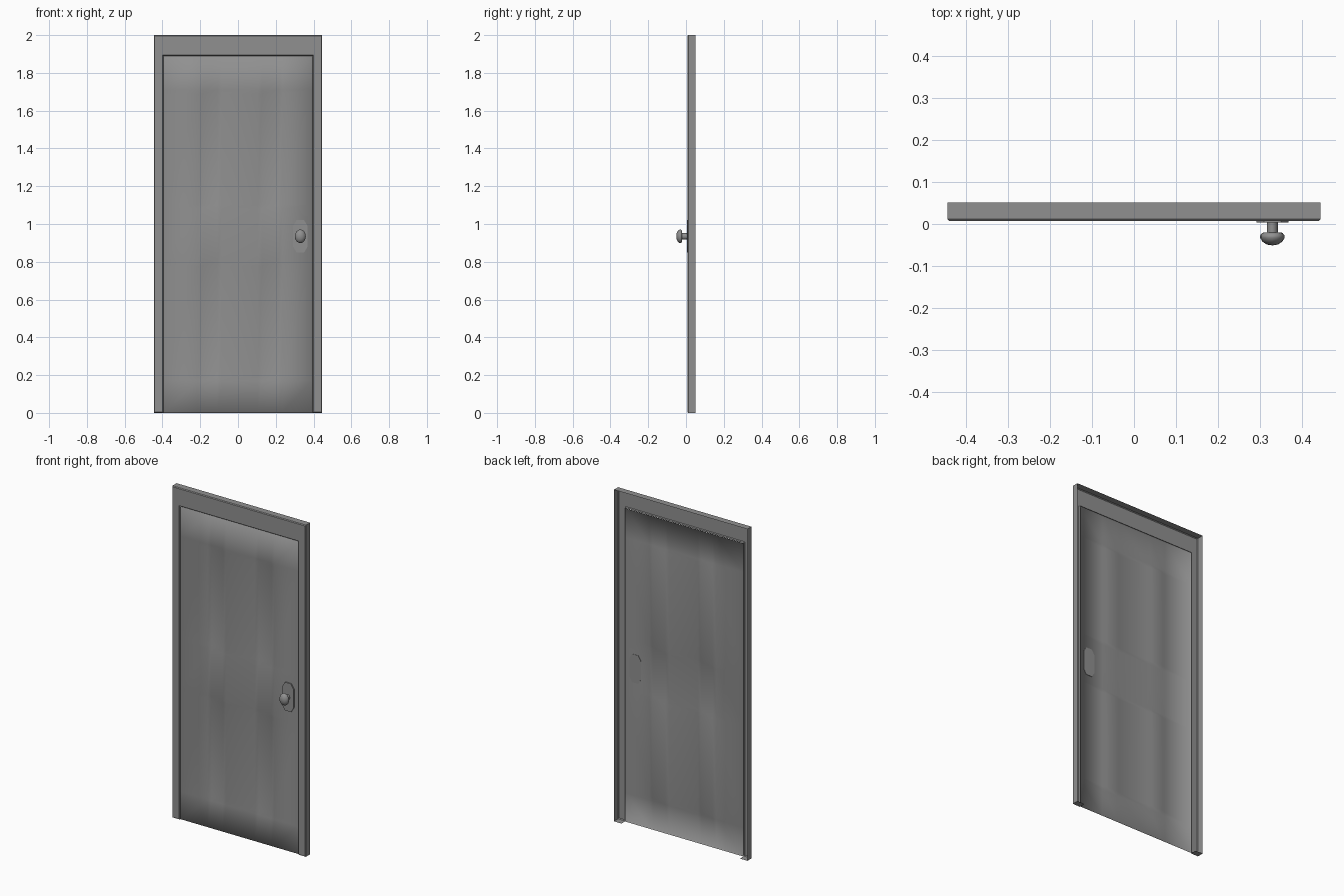
import bpy, bmesh, math

cube = bpy.data.objects.get("Cube")
if cube:
    bpy.data.objects.remove(cube, do_unlink=True)

grey = bpy.data.materials.new("mid_grey")
grey.use_nodes = True
GREY = (0.28, 0.28, 0.28, 1)
grey.diffuse_color = GREY
grey.node_tree.nodes["Principled BSDF"].inputs["Base Color"].default_value = GREY


def make(name, verts, faces, smooth=None):
    mesh = bpy.data.meshes.new(name)
    mesh.from_pydata(verts, [], faces)
    mesh.materials.append(grey)
    obj = bpy.data.objects.new(name, mesh)
    bpy.context.collection.objects.link(obj)
    if smooth:
        bpy.ops.object.select_all(action='DESELECT')
        obj.select_set(True)
        bpy.context.view_layer.objects.active = obj
        bpy.ops.object.shade_smooth_by_angle(angle=math.radians(smooth))
    return obj


HALF, TOP, INNER, INNER_TOP, BACK = 0.445, 2.0, 0.395, 1.89, 0.051


# Door frame: open-backed casing with chamfered front edges
def casing_ring(inset, y_outer, y_inner):
    w, t = HALF - inset, TOP - inset
    iw, it = INNER + inset, INNER_TOP + inset
    outer = [(-w, inset), (-w, t), (w, t), (w, inset)]
    inner = [(iw, inset), (iw, it), (-iw, it), (-iw, inset)]
    return ([(x, y_outer, z) for x, z in outer]
            + [(x, y_inner, z) for x, z in inner])


verts = (casing_ring(0.004, 0.007, 0.007) + casing_ring(0, 0.012, 0.012)
         + casing_ring(0, BACK, 0.018))
faces = [tuple(reversed(range(8)))]
for ring in (0, 8):
    for i in range(8):
        if ring and i in (3, 7):
            continue
        j = (i + 1) % 8
        faces.append((ring + i, ring + j, ring + 8 + j, ring + 8 + i))
make("door_frame", verts, faces)

# Plates closing the foot of each jamb
for side, sign in (("left", 1), ("right", -1)):
    a, b = sorted((sign * INNER, sign * HALF))
    make(side + "_jamb_foot",
         [(a, 0.012, 0), (a, BACK, 0), (b, BACK, 0), (b, 0.012, 0)], [(0, 1, 2, 3)])

# Door leaf: one pressed sheet with four softly sunken panels
DOOR_Y, DEPTH, SLOPE = 0.011, 0.006, 0.022
panel_x = [(-0.21, -0.088), (0.105, 0.235)]
panel_z = [(0.17, 0.80), (1.08, 1.71)]


def cuts(lo, hi, panels):
    values = [lo, lo + 0.004]
    for a, b in panels:
        values += [a, a + SLOPE, b - SLOPE, b]
    return values + [hi - 0.004, hi]


def sunk(v, panels):
    return any(a + SLOPE / 2 < v < b - SLOPE / 2 for a, b in panels)


xs = cuts(-INNER + 0.001, INNER - 0.001, panel_x)
zs = cuts(0, INNER_TOP - 0.001, panel_z)
nx, nz = len(xs), len(zs)
verts, faces = [], []
for j, z in enumerate(zs):
    for i, x in enumerate(xs):
        y = DOOR_Y
        if i in (0, nx - 1) or j in (0, nz - 1):
            y += 0.007
        elif sunk(x, panel_x) and sunk(z, panel_z):
            y += DEPTH
        verts.append((x, y, z))
        if i < nx - 1 and j < nz - 1:
            k = j * nx + i
            faces.append((k, k + 1, k + nx + 1, k + nx))
make("door_leaf", verts, faces, smooth=80)

# Handle plate: tall plate with clipped corners
KX, KZ = 0.33, 0.935
outline = [(-0.02, -0.085), (0.02, -0.085), (0.038, -0.055), (0.038, 0.055),
           (0.02, 0.085), (-0.02, 0.085), (-0.038, 0.055), (-0.038, -0.055)]
verts = [(KX + x, y, KZ + z) for y in (0.004, 0.013) for x, z in outline]
faces = [tuple(range(8)), tuple(reversed(range(8, 16)))]
for i in range(8):
    j = (i + 1) % 8
    faces.append((i, i + 8, j + 8, j))
make("handle_plate", verts, faces)

# Knob and stem: turned profile, slightly taller than wide
profile = [(0.013, 0.006), (0.013, -0.020), (0.024, -0.021), (0.029, -0.027),
           (0.029, -0.033), (0.024, -0.042), (0.013, -0.049)]
SEG = 16
verts = []
for r, y in profile:
    for s in range(SEG):
        t = 2 * math.pi * s / SEG
        verts.append((KX + r * math.cos(t), y, KZ + 1.25 * r * math.sin(t)))
tip = len(verts)
verts.append((KX, -0.051, KZ))
faces = []
for p in range(len(profile) - 1):
    for s in range(SEG):
        n = (s + 1) % SEG
        a, b = p * SEG, (p + 1) * SEG
        faces.append((a + s, a + n, b + n, b + s))
last = tip - SEG
faces += [(last + s, last + (s + 1) % SEG, tip) for s in range(SEG)]
make("knob", verts, faces, smooth=50)
